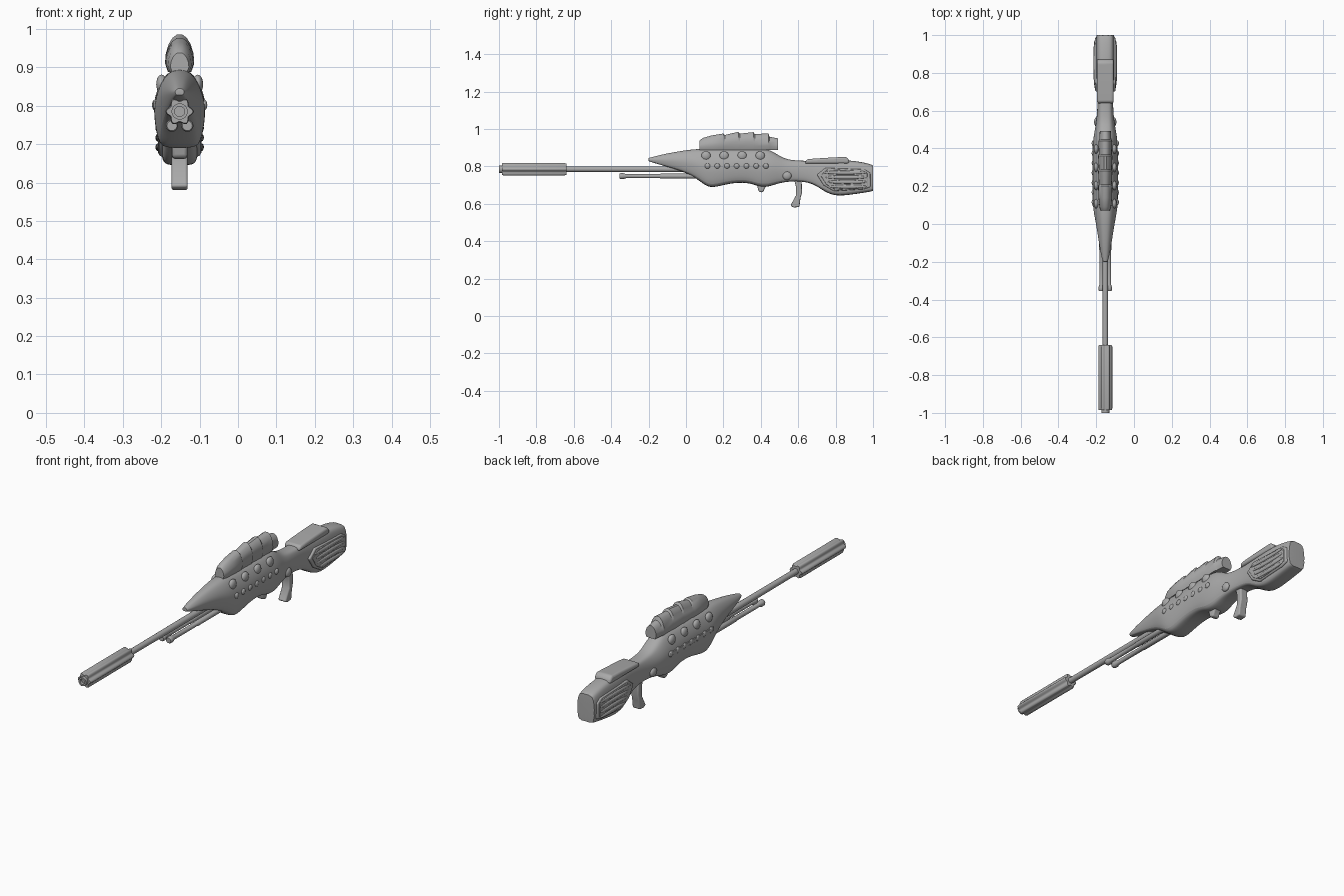
import bpy, bmesh, math
from mathutils import Vector

CX = -0.152          # the whole piece sits off to one side
BARREL_Z = 0.785

cube = bpy.data.objects.get("Cube")
if cube:
    bpy.data.objects.remove(cube, do_unlink=True)

grey = bpy.data.materials.new("grey metal")
grey.use_nodes = True
grey.diffuse_color = (0.4, 0.4, 0.4, 1)
grey.node_tree.nodes["Principled BSDF"].inputs["Base Color"].default_value = (0.4, 0.4, 0.4, 1)


def finish(bm, name, bevel=0, subdiv=0, angle=40):
    """Turn a bmesh into a smooth shaded object."""
    bmesh.ops.recalc_face_normals(bm, faces=bm.faces)
    mesh = bpy.data.meshes.new(name)
    bm.to_mesh(mesh)
    bm.free()
    mesh.materials.append(grey)
    ob = bpy.data.objects.new(name, mesh)
    bpy.context.collection.objects.link(ob)
    ob.location.x = CX
    if bevel:
        mod = ob.modifiers.new("bevel", 'BEVEL')
        mod.width, mod.segments = bevel, 3
    if subdiv:
        mod = ob.modifiers.new("subdivision", 'SUBSURF')
        mod.levels = mod.render_levels = subdiv
    bpy.ops.object.select_all(action='DESELECT')
    ob.select_set(True)
    bpy.context.view_layer.objects.active = ob
    bpy.ops.object.shade_smooth_by_angle(angle=math.radians(angle))
    return ob


def loft(name, rings, subdiv=0, angle=40):
    """Skin a list of equal-length point rings and cap both ends."""
    bm = bmesh.new()
    loops = [[bm.verts.new(p) for p in ring] for ring in rings]
    n = len(loops[0])
    for a, b in zip(loops, loops[1:]):
        for i in range(n):
            j = (i + 1) % n
            bm.faces.new((a[i], a[j], b[j], b[i]))
    crease = bm.edges.layers.float.new("crease_edge")
    for end in (loops[0], loops[-1]):
        for e in bm.faces.new(end).edges:
            e[crease] = 0.8
    return finish(bm, name, 0, subdiv, angle)


def hull_ring(y, top, bottom, width, shape):
    """Symmetric section; shape lists (height fraction, width fraction)."""
    side = [(width * w, bottom + (top - bottom) * v) for v, w in shape]
    return [(x, y, z) for x, z in side] + [(-x, y, z) for x, z in reversed(side)]


def lathe(name, stations, z=BARREL_Z, x=0, lobes=0, depth=0.0, sides=24):
    """Round or fluted part along y from (y, radius) stations."""
    rings = []
    for y, r in stations:
        ring = []
        for i in range(sides):
            a = math.tau * i / sides
            rad = r + depth * math.cos(lobes * a)
            ring.append((x + rad * math.cos(a), y, z + rad * math.sin(a)))
        rings.append(ring)
    return loft(name, rings)


def prism(name, outline, x0, x1, bevel=0.006):
    """Side outline (y, z) extruded across x."""
    bm = bmesh.new()
    face = bm.faces.new([bm.verts.new((x0, y, z)) for y, z in outline])
    out = bmesh.ops.extrude_face_region(bm, geom=[face])["geom"]
    bmesh.ops.translate(bm, vec=(x1 - x0, 0, 0),
                        verts=[v for v in out if isinstance(v, bmesh.types.BMVert)])
    return finish(bm, name, bevel)


def ball(name, centre, size):
    bm = bmesh.new()
    bmesh.ops.create_uvsphere(bm, u_segments=20, v_segments=12, radius=1)
    bmesh.ops.scale(bm, vec=size, verts=bm.verts)
    bmesh.ops.translate(bm, vec=centre, verts=bm.verts)
    return finish(bm, name)


# Main body: wedge nose, deep receiver, narrow neck and boxy stock
heights = (0, 0.05, 0.3, 0.52, 0.7, 0.85, 0.95, 1)
receiver = (0.5, 0.8, 0.95, 1.0, 0.88, 0.68, 0.47, 0.2)
stock = (0.6, 0.9, 1.0, 1.0, 0.97, 0.88, 0.74, 0.4)
stations = [  # y, top, bottom, half width, share of stock section
    (-0.20, 0.845, 0.828, 0.012, 0), (-0.17, 0.853, 0.818, 0.022, 0),
    (-0.10, 0.870, 0.798, 0.034, 0), (0.00, 0.887, 0.767, 0.050, 0),
    (0.06, 0.893, 0.732, 0.062, 0), (0.10, 0.894, 0.700, 0.067, 0),
    (0.14, 0.894, 0.682, 0.068, 0), (0.23, 0.894, 0.710, 0.068, 0),
    (0.33, 0.894, 0.716, 0.068, 0), (0.39, 0.894, 0.690, 0.068, 0),
    (0.44, 0.892, 0.690, 0.066, 0), (0.48, 0.870, 0.705, 0.060, 0.2),
    (0.53, 0.838, 0.717, 0.050, 0.5), (0.60, 0.830, 0.722, 0.042, 0.8),
    (0.68, 0.830, 0.710, 0.041, 1), (0.74, 0.832, 0.664, 0.047, 1),
    (0.80, 0.834, 0.640, 0.051, 1), (0.88, 0.833, 0.648, 0.051, 1),
    (0.97, 0.818, 0.662, 0.050, 1), (1.00, 0.806, 0.668, 0.047, 1)]
loft("main_body", [
    hull_ring(y, t, b, w, [(v, r + (s - r) * k) for v, r, s in zip(heights, receiver, stock)])
    for y, t, b, w, k in stations], subdiv=2, angle=50)

# Sight housing made of overlapping shells
sight = [(0, 0.8), (0.25, 1), (0.5, 0.95), (0.75, 0.75), (0.92, 0.48), (1, 0.2)]
loft("sight", [hull_ring(y, t, 0.888, w, sight) for y, t, w in [
    (0.072, 0.938, 0.024), (0.09, 0.952, 0.031), (0.14, 0.966, 0.036),
    (0.20, 0.976, 0.038), (0.208, 0.968, 0.034), (0.28, 0.985, 0.038),
    (0.288, 0.975, 0.034), (0.36, 0.983, 0.038), (0.368, 0.973, 0.034),
    (0.44, 0.976, 0.037), (0.447, 0.958, 0.032), (0.492, 0.950, 0.029)]], angle=35)

# Barrel, fluted muzzle sleeve and hollow tip
lathe("barrel", [(-0.68, 0.014), (0.1, 0.016)])
lathe("muzzle_sleeve", [(-0.985, 0.030), (-0.975, 0.0325), (-0.65, 0.0325), (-0.64, 0.029)],
      lobes=6, depth=0.0045, sides=48)
lathe("muzzle_tip", [(-0.96, 0.021), (-1.0, 0.021), (-1.0, 0.013), (-0.965, 0.013)])

# Folded support legs below the barrel
for s, side in ((1, "left"), (-1, "right")):
    lathe(side + "_support_leg", [(-0.355, 0.013), (-0.35, 0.016), (-0.335, 0.016),
          (-0.32, 0.011), (-0.14, 0.011), (-0.135, 0.013), (0.12, 0.013)],
          z=0.748, x=s * 0.02, sides=16)

# Grip, trigger and cheek rest
prism("grip", [(0.575, 0.74), (0.588, 0.69), (0.588, 0.645), (0.558, 0.59), (0.575, 0.58),
               (0.606, 0.583), (0.612, 0.63), (0.62, 0.66), (0.618, 0.74)], -0.021, 0.021)
prism("trigger_block", [(0.375, 0.72), (0.388, 0.665), (0.412, 0.66), (0.422, 0.685),
                        (0.46, 0.72)], -0.02, 0.02, 0.008)
prism("cheek_rest", [(0.635, 0.815), (0.645, 0.838), (0.69, 0.842), (0.79, 0.848), (0.855, 0.851),
                     (0.872, 0.835), (0.872, 0.815)], -0.044, 0.044, 0.01)

panel = [(0.70, 0.755), (0.745, 0.792), (0.955, 0.784), (0.985, 0.765),
         (0.987, 0.69), (0.95, 0.678), (0.79, 0.668), (0.735, 0.70)]
centre = Vector((0.86, 0.73))
for s, side in ((1, "left"), (-1, "right")):
    # Raised stock panel with long ridges
    prism(side + "_stock_panel", panel, s * 0.03, s * 0.054)
    inner = [centre + (Vector(p) - centre) * 0.88 for p in panel]
    prism(side + "_stock_inset", inner, s * 0.03, s * 0.057, 0.003)
    for i in range(4):
        z = 0.692 + i * 0.025
        start = 0.765 - 0.011 * i
        ball(f"{side}_stock_ridge_{i + 1}", (s * 0.057, (start + 0.97) / 2, z),
             (0.006, (0.97 - start) / 2, 0.010))
    # Large domes, small studs and pivot boss
    for i in range(4):
        ball(f"{side}_dome_{i + 1}", (s * 0.047, 0.107 + i * 0.0965, 0.856), (0.014, 0.025, 0.025))
    for i in range(7):
        ball(f"{side}_stud_{i + 1}", (s * 0.064, 0.115 + i * 0.052, 0.802), (0.008, 0.015, 0.014))
    ball(side + "_pivot_boss", (s * 0.047, 0.54, 0.75), (0.012, 0.024, 0.022))

# Slotted rail on the right side
prism("right_rail", [(0.095, 0.793), (0.44, 0.793), (0.44, 0.811), (0.095, 0.811)],
      -0.069, -0.055, 0.002)
